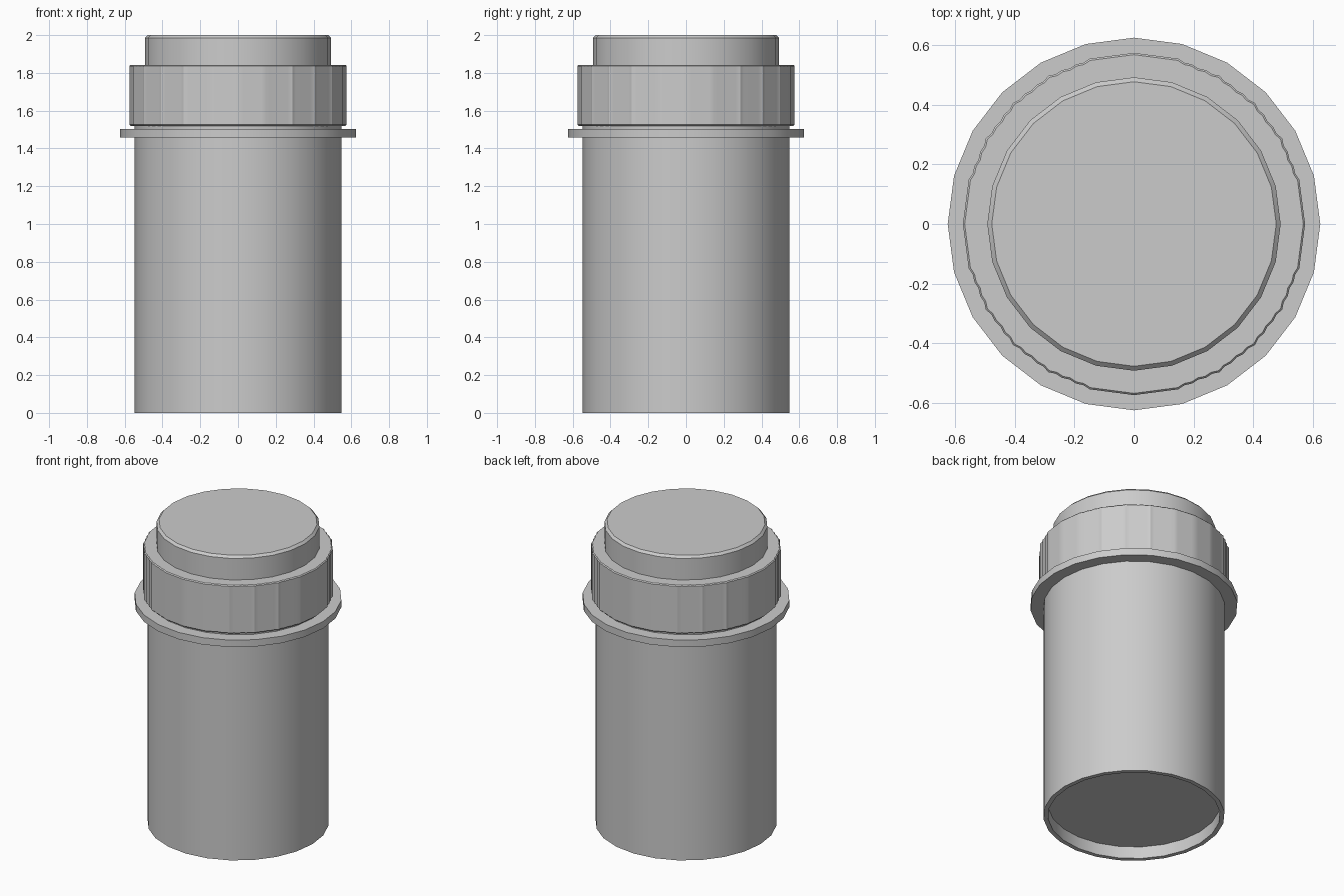
import bpy, math

if "Cube" in bpy.data.objects:
    bpy.data.objects.remove(bpy.data.objects["Cube"])

SIDES = 24


def finish(name, verts, faces):
    mesh = bpy.data.meshes.new(name)
    mesh.from_pydata(verts, [], faces)
    mesh.validate()
    obj = bpy.data.objects.new(name, mesh)
    bpy.context.collection.objects.link(obj)
    bpy.ops.object.select_all(action='DESELECT')
    obj.select_set(True)
    bpy.context.view_layer.objects.active = obj
    bpy.ops.object.shade_smooth_by_angle(angle=math.radians(30))
    return obj


def loft(name, outline, profile):
    """Stack copies of an outline (unit radii by angle) along (radius, z) pairs, capped at both ends."""
    n = len(outline)
    verts = [(r * k * math.cos(a), r * k * math.sin(a), z)
             for r, z in profile for a, k in outline]
    faces = [(j * n + i, j * n + (i + 1) % n, (j + 1) * n + (i + 1) % n, (j + 1) * n + i)
             for j in range(len(profile) - 1) for i in range(n)]
    faces.append(tuple(reversed(range(n))))
    faces.append(tuple(range((len(profile) - 1) * n, len(profile) * n)))
    return finish(name, verts, faces)


polygon = [(2 * math.pi * i / SIDES, 1.0) for i in range(SIDES)]

# Fine grip ribs everywhere except on smooth pads facing the four axes
ribbed = []
step = math.radians(15)
for i in range(SIDES * 6):
    a = 2 * math.pi * i / (SIDES * 6)
    local = (a % step) - step / 2
    k = math.cos(step / 2) / math.cos(local)
    off_axis = abs((math.degrees(a) + 45) % 90 - 45)
    if off_axis > 15.5 and i % 2:
        k -= 0.008
    ribbed.append((a, k))

# Body tube with a recessed bottom
loft("body", polygon, [(0.52, 0.08), (0.52, 0), (0.548, 0), (0.548, 1.52)])

# Thin mounting flange
loft("flange", polygon, [(0.626, 1.457), (0.626, 1.503)])

# Ribbed collar with a small edge chamfer
loft("collar", ribbed, [(0.569, 1.52), (0.575, 1.526), (0.575, 1.836), (0.569, 1.842)])

# Push cap
loft("cap", polygon, [(0.493, 1.80), (0.493, 1.985), (0.478, 2.0)])
